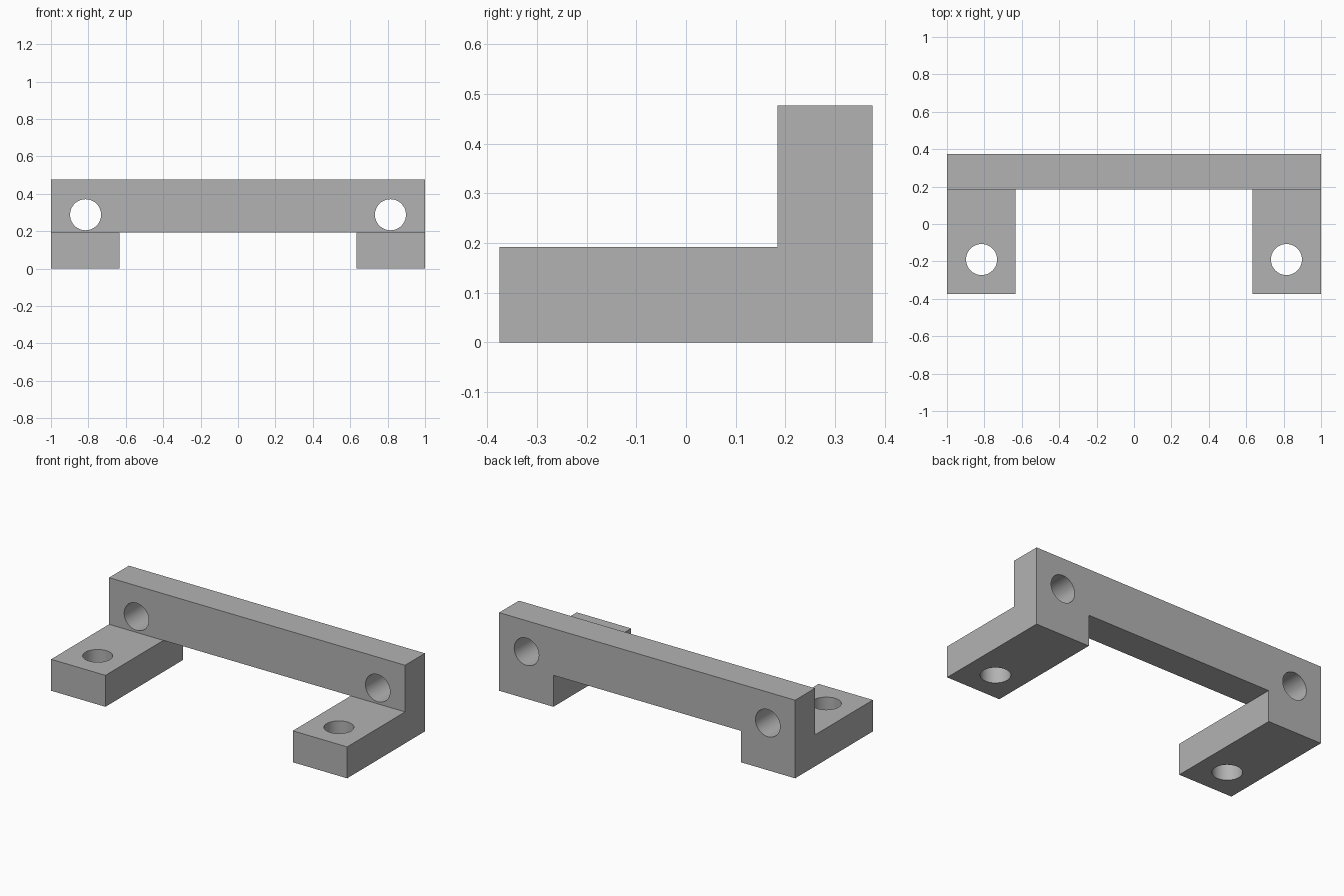
import bpy
import bmesh
from math import pi, radians

cube = bpy.data.objects.get("Cube")
if cube:
    bpy.data.objects.remove(cube, do_unlink=True)

# Main dimensions
HALF_DEPTH, HEIGHT = 0.375, 0.477
FOOT_INNER, FOOT_TOP, BAR_FRONT = 0.633, 0.192, 0.184
HOLE_X, HOLE_R = 0.815, 0.083
HOLE_Y, HOLE_Z = -0.19, 0.288

grey = bpy.data.materials.new("plain grey")
grey.use_nodes = True
colour = (0.45, 0.45, 0.45, 1)
grey.diffuse_color = colour
grey.node_tree.nodes["Principled BSDF"].inputs["Base Color"].default_value = colour

# Bracket body: a back bar and two feet as one solid, from filled blocks
xs = (-1, -FOOT_INNER, FOOT_INNER, 1)
ys = (-HALF_DEPTH, BAR_FRONT, HALF_DEPTH)
zs = (0, FOOT_TOP, HEIGHT)
filled = {(i, j, k) for i in range(3) for j in range(2) for k in range(2)
          if (k == 1 and j == 1) or (k == 0 and i != 1)}

bm = bmesh.new()
for cell in filled:
    for axis in range(3):
        for side in (0, 1):
            neighbour = list(cell)
            neighbour[axis] += 2 * side - 1
            if tuple(neighbour) in filled:
                continue
            corners = []
            for a, b in ((0, 0), (1, 0), (1, 1), (0, 1)):
                p = list(cell)
                p[axis] += side
                p[(axis + 1) % 3] += a
                p[(axis + 2) % 3] += b
                corners.append(bm.verts.new((xs[p[0]], ys[p[1]], zs[p[2]])))
            bm.faces.new(corners)
bmesh.ops.remove_doubles(bm, verts=bm.verts[:], dist=0.0001)
bmesh.ops.recalc_face_normals(bm, faces=bm.faces[:])
bmesh.ops.dissolve_limit(bm, angle_limit=radians(1), verts=bm.verts[:], edges=bm.edges[:])
mesh = bpy.data.meshes.new("mounting_bracket")
bm.to_mesh(mesh)
bm.free()
mesh.materials.append(grey)
bracket = bpy.data.objects.new("mounting_bracket", mesh)
bpy.context.collection.objects.link(bracket)


def drill(name, location, rotation):
    """Cut one round through hole in the bracket."""
    bpy.ops.mesh.primitive_cylinder_add(vertices=64, radius=HOLE_R, depth=0.4,
                                        location=location, rotation=rotation)
    cutter = bpy.context.object
    cutter.name = name
    cutter.hide_render = True
    cutter.data.materials.append(grey)
    mod = bracket.modifiers.new(name, 'BOOLEAN')
    mod.operation = 'DIFFERENCE'
    mod.solver = 'EXACT'
    mod.object = cutter
    bpy.ops.object.select_all(action='DESELECT')
    bracket.select_set(True)
    bpy.context.view_layer.objects.active = bracket
    bpy.ops.object.modifier_apply(modifier=mod.name)
    bpy.data.objects.remove(cutter, do_unlink=True)


# Screw holes: one upright through each foot, one level through each bar end
for label, sign in (("left", 1), ("right", -1)):
    drill(label + "_foot_hole", (sign * HOLE_X, HOLE_Y, FOOT_TOP / 2), (0, 0, 0))
    drill(label + "_bar_hole",
          (sign * HOLE_X, (BAR_FRONT + HALF_DEPTH) / 2, HOLE_Z), (pi / 2, 0, 0))

bpy.ops.object.shade_smooth_by_angle(angle=radians(30))
